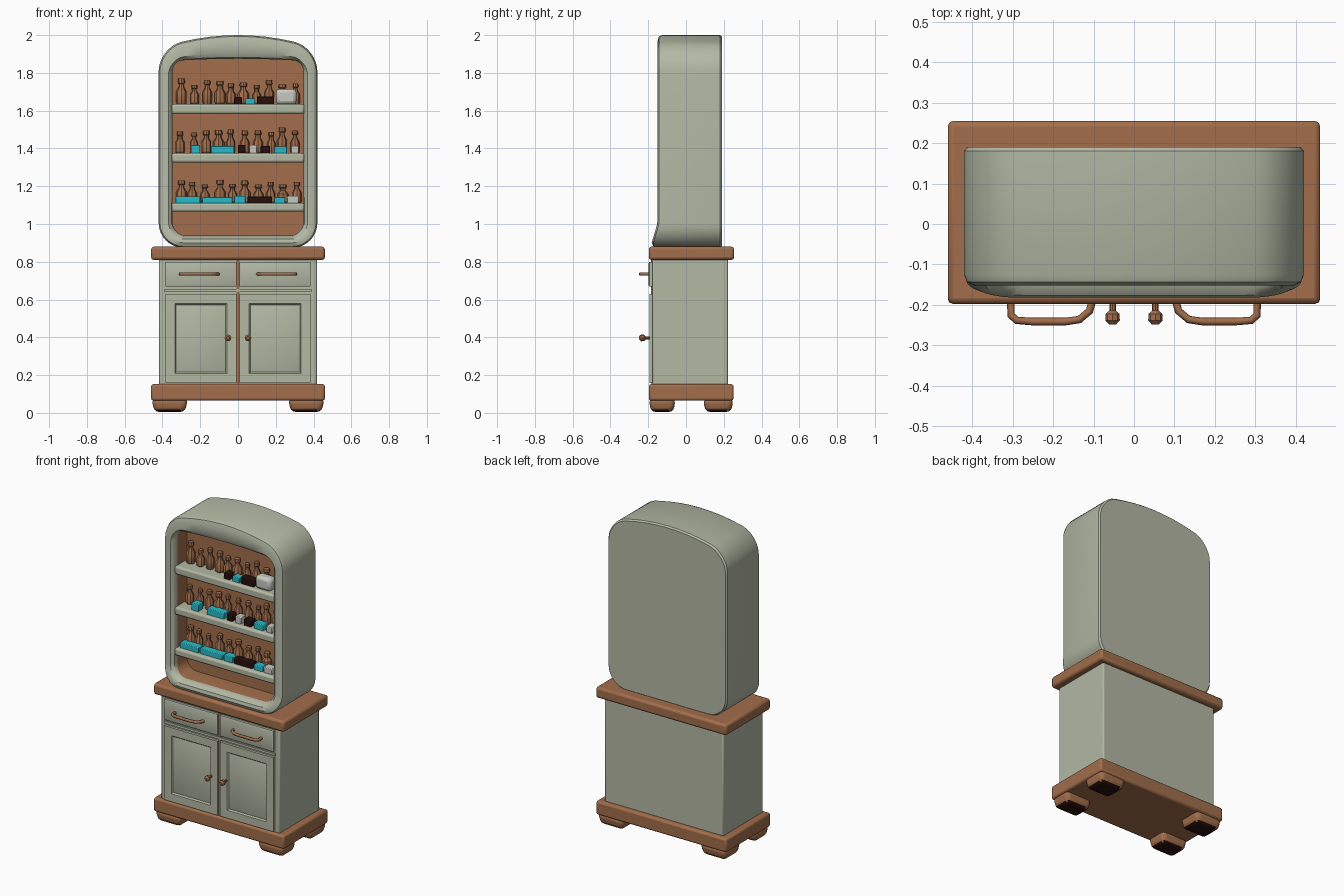
import bpy, bmesh, math, random
from mathutils import Vector

if "Cube" in bpy.data.objects:
    bpy.data.objects.remove(bpy.data.objects["Cube"])

random.seed(4)


def material(name, r, g, b):
    m = bpy.data.materials.new(name)
    m.diffuse_color = (r, g, b, 1)
    m.use_nodes = True
    m.node_tree.nodes["Principled BSDF"].inputs["Base Color"].default_value = m.diffuse_color
    return m


SAGE = material("sage paint", 0.45, 0.48, 0.37)
WOOD = material("warm wood", 0.36, 0.155, 0.07)
TEAL = material("teal", 0.02, 0.50, 0.58)
DARK = material("dark maroon", 0.02, 0.004, 0.004)
PALE = material("pale ceramic", 0.58, 0.58, 0.54)


def finish(name, bm, mats, bevel=0.0, segments=2):
    bmesh.ops.recalc_face_normals(bm, faces=bm.faces)
    me = bpy.data.meshes.new(name)
    bm.to_mesh(me)
    bm.free()
    ob = bpy.data.objects.new(name, me)
    bpy.context.collection.objects.link(ob)
    for m in mats:
        me.materials.append(m)
    if bevel:
        mod = ob.modifiers.new("soft edges", "BEVEL")
        mod.width, mod.segments = bevel, segments
    bpy.context.view_layer.objects.active = ob
    ob.select_set(True)
    bpy.ops.object.shade_smooth_by_angle(angle=math.radians(35))
    ob.select_set(False)
    return ob


def box_mesh(x0, x1, y0, y1, z0, z1):
    bm = bmesh.new()
    bmesh.ops.create_cube(bm, size=1)
    for v in bm.verts:
        v.co = ((x0 + x1) / 2 + v.co.x * (x1 - x0),
                (y0 + y1) / 2 + v.co.y * (y1 - y0),
                (z0 + z1) / 2 + v.co.z * (z1 - z0))
    return bm


def box(name, dims, mat, bevel=0.0):
    return finish(name, box_mesh(*dims), [mat], bevel)


def lathe(name, profile, origin, mat, sides=10, forward=False):
    """Turned part; profile is (radius, height), forward turns it along -y."""
    bm = bmesh.new()
    rings = []
    for r, h in profile:
        ring = []
        for i in range(sides):
            a = math.tau * i / sides
            p = Vector((r * math.cos(a), r * math.sin(a), h))
            if forward:
                p = Vector((p.x, -p.z, p.y))
            ring.append(bm.verts.new(p + Vector(origin)))
        rings.append(ring)
    for a, b in zip(rings, rings[1:]):
        for i in range(sides):
            j = (i + 1) % sides
            bm.faces.new((a[i], a[j], b[j], b[i]))
    bm.faces.new(rings[0])
    bm.faces.new(rings[-1])
    return finish(name, bm, [mat])


# --- Base cabinet -----------------------------------------------------
box("plinth", (-0.46, 0.46, -0.197, 0.252, 0.065, 0.152), WOOD, 0.012)
box("cabinet_body", (-0.418, 0.418, -0.178, 0.222, 0.14, 0.82), SAGE, 0.008)
box("countertop", (-0.46, 0.46, -0.197, 0.255, 0.81, 0.88), WOOD, 0.014)
box("centre_gap", (-0.008, 0.008, -0.184, -0.17, 0.155, 0.81), WOOD)

for sx in (-1, 1):
    side = "left" if sx < 0 else "right"
    # Feet, tapered toward the floor, with dark undersides
    for y0, y1, end in ((-0.197, -0.055, "front"), (0.09, 0.252, "back")):
        xs = sorted((sx * 0.265, sx * 0.458))
        bm = box_mesh(xs[0], xs[1], y0, y1, 0.005, 0.075)
        cx, cy = sum(xs) / 2, (y0 + y1) / 2
        for v in bm.verts:
            if v.co.z < 0.04:
                v.co.x = cx + (v.co.x - cx) * 0.84
                v.co.y = cy + (v.co.y - cy) * 0.84
        bm.normal_update()
        for f in bm.faces:
            f.material_index = 1 if f.normal.z < -0.9 else 0
        finish(f"{end}_{side}_foot", bm, [WOOD, DARK], 0.025, 3)

    # Door with a moulded panel, and drawer with a shallow edge
    xs = sorted((sx * 0.008, sx * 0.385))
    for part, z0, z1, steps in (
            ("door", 0.158, 0.63, ((0.072, 0), (0.01, -0.009), (0.016, 0.005))),
            ("drawer", 0.668, 0.80, ((0.012, 0.004),))):
        bm = box_mesh(xs[0], xs[1], -0.194, -0.17, z0, z1)
        bm.normal_update()
        front = min(bm.faces, key=lambda f: f.calc_center_median().y)
        for thick, depth in steps:
            bmesh.ops.inset_region(bm, faces=[front], thickness=thick, depth=depth)
        finish(f"{side}_{part}", bm, [SAGE])

    # Knob
    lathe(f"{side}_knob", [(0.008, 0), (0.008, 0.022), (0.017, 0.03),
                           (0.018, 0.046), (0.009, 0.056)],
          (sx * 0.053, -0.192, 0.397), WOOD, 8, True)

    # Drawer pull, a bent bar
    cu = bpy.data.curves.new("pull_path", "CURVE")
    cu.dimensions = "3D"
    cu.bevel_depth, cu.bevel_resolution = 0.0095, 1
    cu.use_fill_caps = True
    path = [(0.103, -0.19), (0.11, -0.215), (0.135, -0.236), (0.17, -0.241),
            (0.25, -0.241), (0.29, -0.238), (0.304, -0.225), (0.304, -0.19)]
    sp = cu.splines.new("POLY")
    sp.points.add(len(path) - 1)
    for p, (x, y) in zip(sp.points, path):
        p.co = (sx * x, y, 0.735, 1)
    cu.materials.append(WOOD)
    pull = bpy.data.objects.new(f"{side}_drawer_pull", cu)
    bpy.context.collection.objects.link(pull)
box("drawer_rail", (-0.39, 0.39, -0.186, -0.17, 0.64, 0.655), SAGE)


# --- Arched hutch -----------------------------------------------------
def outline(w, z0, z1, rb, rt, arch):
    """Rounded rectangle in x and z whose top edge is bowed upward."""
    pts = []
    shoulder = z1 - arch
    corners = ((w - rb, z0 + rb, rb, -90), (w - rt, shoulder - rt, rt, 0),
               (rt - w, shoulder - rt, rt, 90), (rb - w, z0 + rb, rb, 180))
    for k, (cx, cz, r, start) in enumerate(corners):
        for i in range(9):
            a = math.radians(start + i * 90 / 8)
            pts.append([cx + r * math.cos(a), cz + r * math.sin(a)])
        if k == 1:
            pts += [[(w - rt) * (1 - i / 4), shoulder] for i in range(1, 8)]
    for p in pts:
        if p[1] > shoulder - rt:
            p[1] += arch * (1 - (p[0] / w) ** 2)
    return pts


def lip(y, z):
    # The front of the frame swells forward at its foot
    return y - 0.03 * max(0, min(1, (1.0 - z) / 0.1)) if y < -0.1 else y


outer = (0.42, 0.875, 2.0, 0.13, 0.12, 0.07)
rim = [(0.19, (0.412, 0.883, 1.992, 0.125, 0.115, 0.07)),
       (0.18, outer), (-0.125, outer),
       (-0.143, (0.413, 0.882, 1.993, 0.125, 0.115, 0.07)),
       (-0.152, (0.395, 0.90, 1.965, 0.11, 0.10, 0.06)),
       (-0.152, (0.368, 0.92, 1.91, 0.09, 0.08, 0.04)),
       (-0.138, (0.352, 0.933, 1.882, 0.08, 0.06, 0.015)),
       (-0.115, (0.347, 0.938, 1.875, 0.075, 0.055, 0.012)),
       (-0.02, (0.347, 0.938, 1.875, 0.075, 0.055, 0.012))]
bm = bmesh.new()
rings = [[bm.verts.new((x, lip(y, z), z)) for x, z in outline(*shape)]
         for y, shape in rim]
for k, (a, b) in enumerate(zip(rings, rings[1:])):
    for i in range(len(a)):
        j = (i + 1) % len(a)
        f = bm.faces.new((a[i], a[j], b[j], b[i]))
        underside = k == 1 and f.calc_center_median().z < 0.89
        f.material_index = 1 if k == len(rim) - 2 or underside else 0
bm.faces.new(rings[0])
bm.faces.new(rings[-1]).material_index = 1
finish("hutch", bm, [SAGE, WOOD])

# --- Shelves and their contents ---------------------------------------
JAR = [(0.7, 0), (1, 0.08), (1, 0.5), (0.5, 0.68), (0.5, 0.8), (0.68, 0.84), (0.6, 1)]
# Each strip: start x, end x, colour of the small boxes standing on the shelf
shelves = {
    "lower": (1.065, 1.112, 0.13, ((-0.33, -0.2, TEAL), (-0.19, -0.03, TEAL),
              (-0.02, 0.04, TEAL), (0.05, 0.18, DARK), (0.19, 0.25, TEAL),
              (0.26, 0.32, PALE))),
    "middle": (1.325, 1.375, 0.15, ((-0.25, -0.20, TEAL), (-0.14, -0.02, TEAL),
               (0.0, 0.04, DARK), (0.06, 0.10, PALE), (0.12, 0.17, DARK),
               (0.19, 0.26, TEAL), (0.28, 0.32, PALE))),
    "upper": (1.582, 1.635, 0.14, ((-0.02, 0.02, DARK), (0.04, 0.09, TEAL),
              (0.10, 0.19, DARK))),
}
for name, (z0, z1, tall, strips) in shelves.items():
    box(f"{name}_shelf", (-0.352, 0.352, -0.14, -0.015, z0, z1), SAGE, 0.012)
    for x0, x1, mat in strips:
        top = z1 + random.uniform(0.03, 0.045)
        box(f"{name}_shelf_box", (x0, x1, -0.115, -0.065, z1 - 0.004, top), mat, 0.004)
    for i in range(10):
        x = -0.306 + 0.068 * i + random.uniform(-0.008, 0.008)
        h, r = tall * random.uniform(0.75, 1.0), random.uniform(0.022, 0.03)
        lathe(f"{name}_shelf_jar", [(r * a, h * b) for a, b in JAR],
              (x, -0.047, z1 - 0.004), WOOD, 8)
box("bread_bin", (0.20, 0.31, -0.12, -0.05, 1.632, 1.715), PALE, 0.02)
